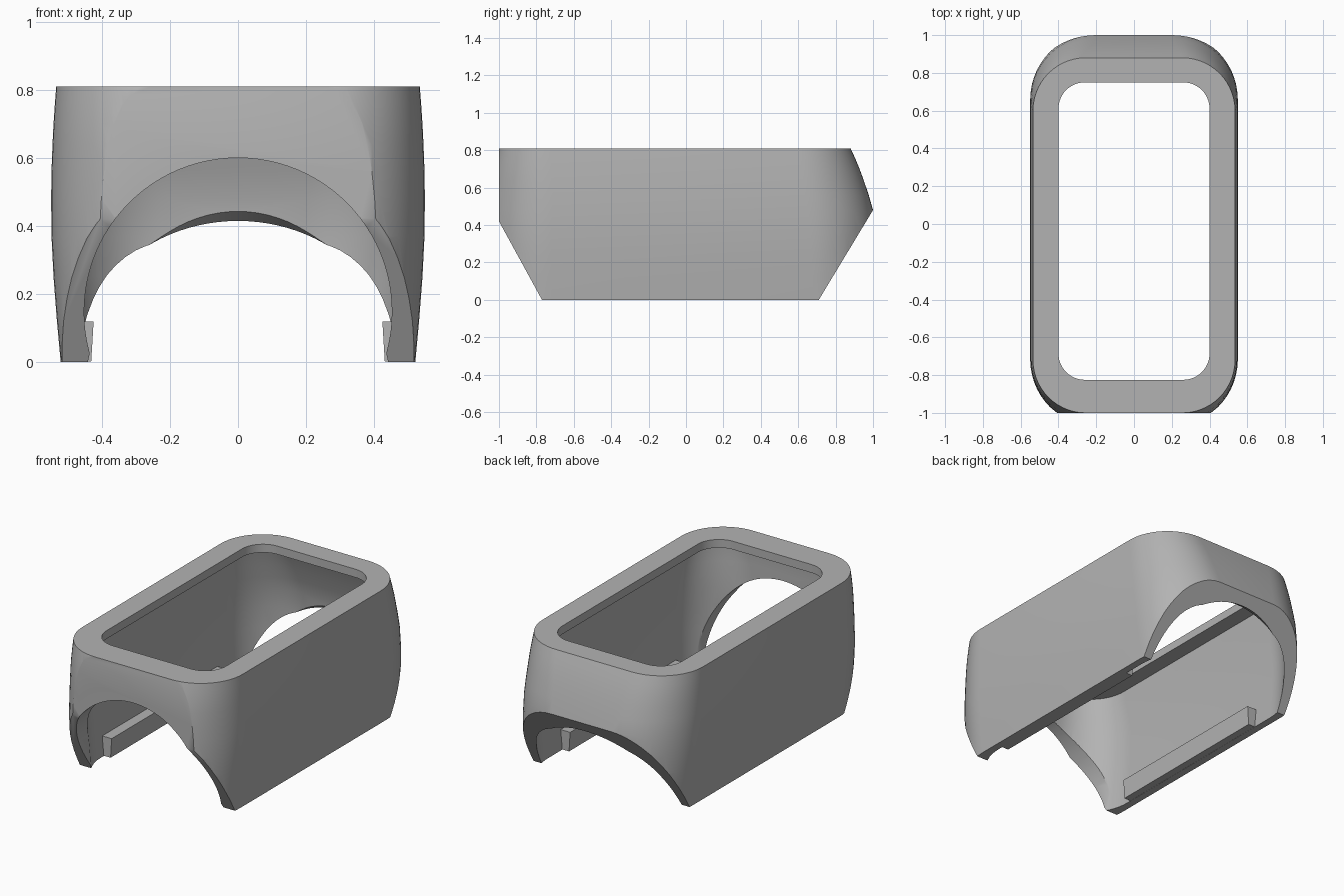
import bpy, bmesh, math
from mathutils import Vector, Matrix

if "Cube" in bpy.data.objects:
    bpy.data.objects.remove(bpy.data.objects["Cube"])

grey = bpy.data.materials.new("grey")
grey.diffuse_color = (0.45, 0.45, 0.45, 1)
grey.use_nodes = True
grey.node_tree.nodes["Principled BSDF"].inputs["Base Color"].default_value = grey.diffuse_color
H = 0.81

# height: half width, front y, back y, corner radius
LEVELS = [(-0.1, .512, -1.06, 1.03, .35), (0, .522, -1.07, 1.03, .35),
          (.12, .533, -1.07, 1.025, .35), (.25, .543, -1.07, 1.02, .35),
          (.37, .549, -1.07, 1.012, .35), (.48, .55, -1.065, 1.0, .35),
          (.56, .549, -1.055, .977, .34), (.64, .546, -1.043, .95, .325),
          (.70, .543, -1.03, .928, .31), (.76, .539, -1.015, .903, .295),
          (H, .535, -1.0, .88, .28)]


def ring(z, hx, y0, y1, r, n=14):
    """Rounded rectangle outline at height z."""
    pts = []
    for cx, cy, a0 in ((hx - r, y1 - r, 0), (r - hx, y1 - r, 90),
                       (r - hx, y0 + r, 180), (hx - r, y0 + r, 270)):
        for i in range(n + 1):
            a = math.radians(a0 + 90 * i / n)
            pts.append((cx + r * math.cos(a), cy + r * math.sin(a), z))
    return pts


def make(name, bm):
    bmesh.ops.recalc_face_normals(bm, faces=bm.faces)
    me = bpy.data.meshes.new(name)
    bm.to_mesh(me)
    bm.free()
    me.materials.append(grey)
    ob = bpy.data.objects.new(name, me)
    bpy.context.collection.objects.link(ob)
    return ob


def loft(rings):
    bm = bmesh.new()
    loops = [[bm.verts.new(p) for p in r] for r in rings]
    n = len(loops[0])
    for a, b in zip(loops, loops[1:]):
        for i in range(n):
            j = (i + 1) % n
            bm.faces.new((a[i], a[j], b[j], b[i]))
    bm.faces.new(loops[0][::-1])
    bm.faces.new(loops[-1])
    return bm


def slice_off(bm, co, no):
    """Remove everything on the normal side of a plane and cap the cut."""
    geom = bm.verts[:] + bm.edges[:] + bm.faces[:]
    cut = bmesh.ops.bisect_plane(bm, geom=geom, plane_co=co, plane_no=no,
                                 clear_outer=True)["geom_cut"]
    edges = [e for e in cut if isinstance(e, bmesh.types.BMEdge)]
    bmesh.ops.contextual_create(bm, geom=edges)


def cylinder(name, centre, axis, r, length):
    bm = bmesh.new()
    m = Matrix.Translation(centre) @ Vector(axis).to_track_quat('Z', 'Y').to_matrix().to_4x4()
    bmesh.ops.create_cone(bm, cap_ends=True, segments=96, radius1=r, radius2=r,
                          depth=length, matrix=m)
    return make(name, bm)


def subtract(ob, cutter):
    mod = ob.modifiers.new("cut", 'BOOLEAN')
    mod.operation, mod.solver, mod.object = 'DIFFERENCE', 'EXACT', cutter
    bpy.context.view_layer.objects.active = ob
    bpy.ops.object.modifier_apply(modifier=mod.name)
    bpy.data.objects.remove(cutter)


# outer body: bulged block with a flat front and slanted lower ends
bm = loft([ring(*l) for l in LEVELS])
slice_off(bm, (0, 0, 0), (0, 0, -1))
slice_off(bm, (0, -1, 0), (0, -1, 0))
slice_off(bm, (0, -.77, 0), (0, -.42, -.23))
slice_off(bm, (0, .71, 0), (0, .48, -.29))
body = make("shell", bm)

# main cavity, leaving a lip under the top
inner = [(z, hx - .045, max(y0 + .09, -.93), y1 - .09, r - .05)
         for z, hx, y0, y1, r in LEVELS[:-1]]
subtract(body, make("cavity", loft([ring(*l) for l in inner])))

# top opening
subtract(body, make("opening", loft([ring(z, .4, -.825, .75, .14) for z in (.65, 1)])))

# front arch runs level, back arch runs square to the slanted end
subtract(body, cylinder("front_arch", (0, -.95, .147), (0, 1, 0), .453, .5))
back = Vector((0, .48, -.29)).normalized()
subtract(body, cylinder("back_arch", Vector((0, .726, .027)) - back * .02, back, .453, .6))

# inner rails along the bottom edges
rails = []
for side, s in (("left", -1), ("right", 1)):
    bm = bmesh.new()
    bmesh.ops.create_cube(bm, size=1)
    for v in bm.verts:
        top = v.co.z > 0
        x = .49 if v.co.x > 0 else (.425 if top else .432)
        v.co = (s * x, .5 if v.co.y > 0 else -.6, .118 if top else .001)
    rails.append(make(side + "_rail", bm))

# smooth shading with sharp edges kept
bpy.ops.object.select_all(action='DESELECT')
body.select_set(True)
bpy.context.view_layer.objects.active = body
bpy.ops.object.shade_smooth_by_angle(angle=math.radians(30))
